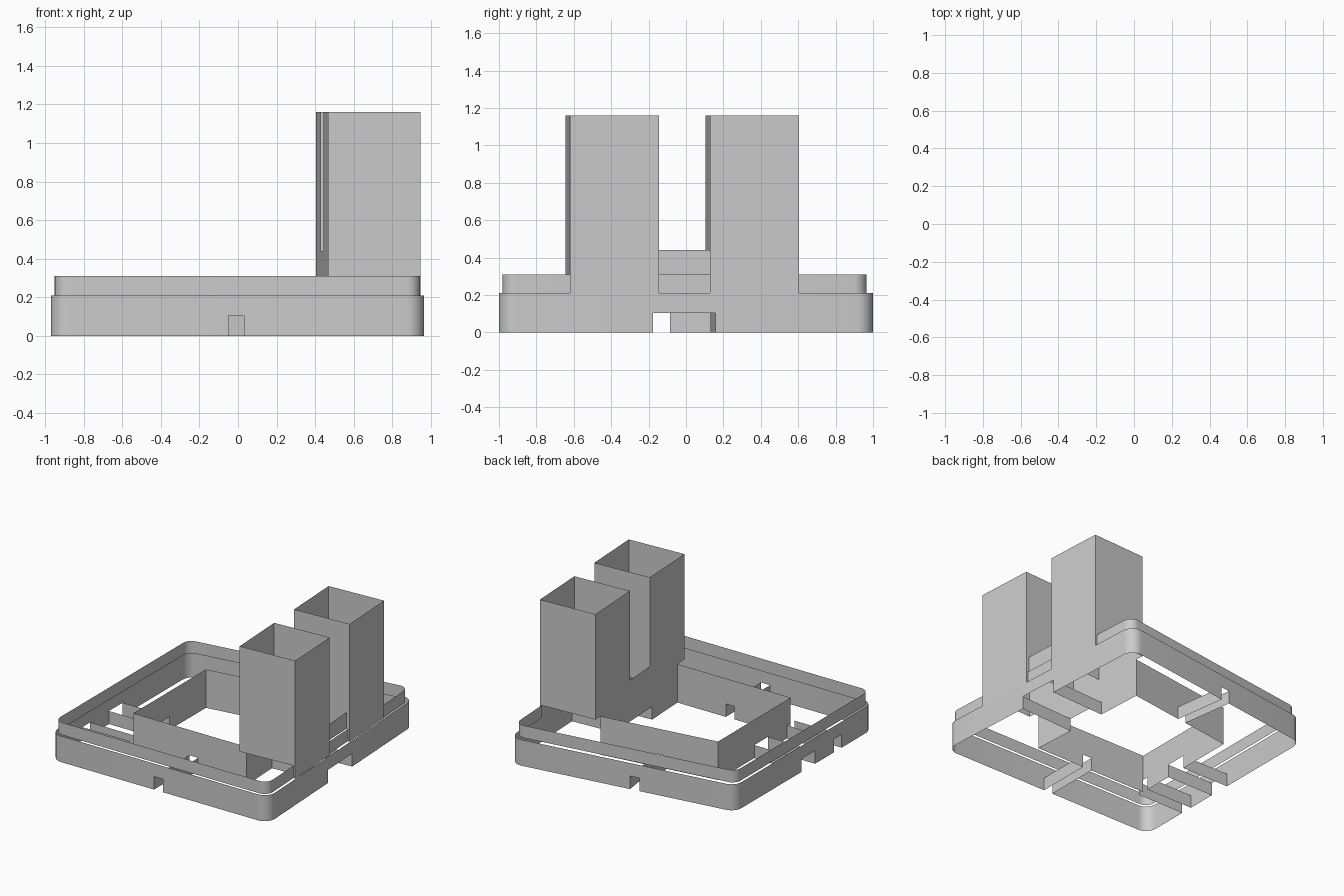
import bpy, math

if "Cube" in bpy.data.objects:
    bpy.data.objects.remove(bpy.data.objects["Cube"])

R = math.radians
# The base is an irregular rounded quad. Each side is described by the angle of
# its outward normal, its distance from the centre, and its cable slots.
R_ANG, B_ANG = 3, 98
NOTCH, LID, LEDGE = 0.105, 0.31, 0.21


def at(ang, d, t):
    """Point at distance d along a side's normal and t along the side."""
    c, s = math.cos(R(ang)), math.sin(R(ang))
    return (c * d - s * t, s * d + c * t)


def meet(a, d, b, e):
    """Point where two side lines cross."""
    ca, sa, cb, sb = math.cos(R(a)), math.sin(R(a)), math.cos(R(b)), math.sin(R(b))
    det = ca * sb - sa * cb
    return ((d * sb - e * sa) / det, (ca * e - cb * d) / det)


def along(ang, p):
    return -math.sin(R(ang)) * p[0] + math.cos(R(ang)) * p[1]


def sheet(name, strips, smooth=False):
    """strips: list of (points, z0, z1), each an open vertical wall."""
    verts, faces = [], []
    for pts, z0, z1 in strips:
        n = len(verts)
        for p in pts:
            verts += [(p[0], p[1], z0), (p[0], p[1], z1)]
        faces += [(a, a + 2, a + 3, a + 1) for a in range(n, n + 2 * len(pts) - 2, 2)]
    me = bpy.data.meshes.new(name)
    me.from_pydata(verts, [], faces)
    ob = bpy.data.objects.new(name, me)
    bpy.context.collection.objects.link(ob)
    if smooth:
        bpy.context.view_layer.objects.active = ob
        ob.select_set(True)
        bpy.ops.object.shade_smooth_by_angle(angle=R(30))
        ob.select_set(False)


# side: normal angle, outer distance, pocket distance, slots
SIDES = [(R_ANG, 0.916, 0.433, [(-0.225, 0.109)]),
         (B_ANG, None, 0.45, [(-0.01, 0.07)]),
         (180, 0.97, 0.55, [(0.085, 0.26), (0.50, 0.60)]),
         (270, 1.0, 0.55, [(-0.05, 0.03)])]

# corner arc centres, front right then anticlockwise
RAD = 0.09
br = ((0.826 - 0.91 * math.sin(R(3))) / math.cos(R(3)), 0.91)
bl = (-0.88, br[1] - math.tan(R(B_ANG - 90)) * (br[0] + 0.88))
CENTRES = [(0.875, -0.91), br, bl, (-0.88, -0.91)]
back_d = at(-B_ANG, *br)[0] + RAD
SIDES[1] = (B_ANG, back_d) + SIDES[1][2:]


def rounded_wall(rad, back_shift, z0, z1, gaps, gap_top=None, n=8):
    strips, run = [], []
    starts = [-90, R_ANG, B_ANG, 180]
    ends = [R_ANG, B_ANG, 180, 270]
    for i, (cx, cy) in enumerate(CENTRES):
        if i in (1, 2):
            cy -= back_shift
        for k in range(n + 1):
            g = R(starts[i] + (ends[i] - starts[i]) * k / n)
            run.append((cx + rad * math.cos(g), cy + rad * math.sin(g)))
        ang, d = SIDES[i][0], SIDES[i][1] - (RAD - rad)
        for a, b in gaps[i]:
            p, q = at(ang, d, a), at(ang, d, b)
            strips.append((run + [p], z0, z1))
            if gap_top:
                strips.append(([p, q], gap_top, z1))
            run = [q]
    first = strips[0][0]
    strips[0] = (run + first, z0, z1)
    return strips


# base skirt with cable notches
sheet("base_skirt", rounded_wall(RAD, 0, 0, LEDGE, [s[3] for s in SIDES], NOTCH), True)

# upper lip, broken where the towers push through it
T_IN, T_OUT, LIP_D = 0.433, 0.911, 0.896
TOWERS = [("front_tower", -0.669, -0.193), ("back_tower", 0.082, 0.558)]
sheet("upper_lip", rounded_wall(0.07, 0.015, LEDGE, LID,
                                [[t[1:] for t in TOWERS], [], [], []]), True)

# open square towers reaching the ledge on the outside
for name, a, b in TOWERS:
    ring = [at(R_ANG, d, t) for d, t in
            [(T_OUT, b), (T_IN, b), (T_IN, a), (T_OUT, a), (T_OUT, b)]]
    foot = [at(R_ANG, d, t) for d, t in
            [(LIP_D, a), (T_OUT, a), (T_OUT, b), (LIP_D, b)]]
    sheet(name, [(ring, LID, 1.16), (foot, LEDGE, LID)])

# low bridge between the towers
sheet("tower_bridge", [([at(R_ANG, d, TOWERS[0][2]), at(R_ANG, d, TOWERS[1][1])], LID, 0.44)
                       for d in (T_IN, 0.885)])

# pocket walls with slots, and the channels that join them to the skirt
pocket, channels = [], []
for i, (ang, d, e, slots) in enumerate(SIDES):
    prev, nxt = SIDES[i - 1], SIDES[(i + 1) % 4]
    t = along(ang, meet(ang, e, prev[0], prev[2]))
    end = along(ang, meet(ang, e, nxt[0], nxt[2]))
    for a, b in slots:
        b_in = min(b, end)
        pocket.append(([at(ang, e, t), at(ang, e, a)], 0, LID))
        pocket.append(([at(ang, e, a), at(ang, e, b_in)], NOTCH, LID))
        t = b_in
        channels += [([at(ang, d, k), at(ang, e, k)], 0, NOTCH) for k in (a, b)]
    if end - t > 1e-4:
        pocket.append(([at(ang, e, t), at(ang, e, end)], 0, LID))
sheet("inner_pocket", pocket)
sheet("cable_channels", channels)
